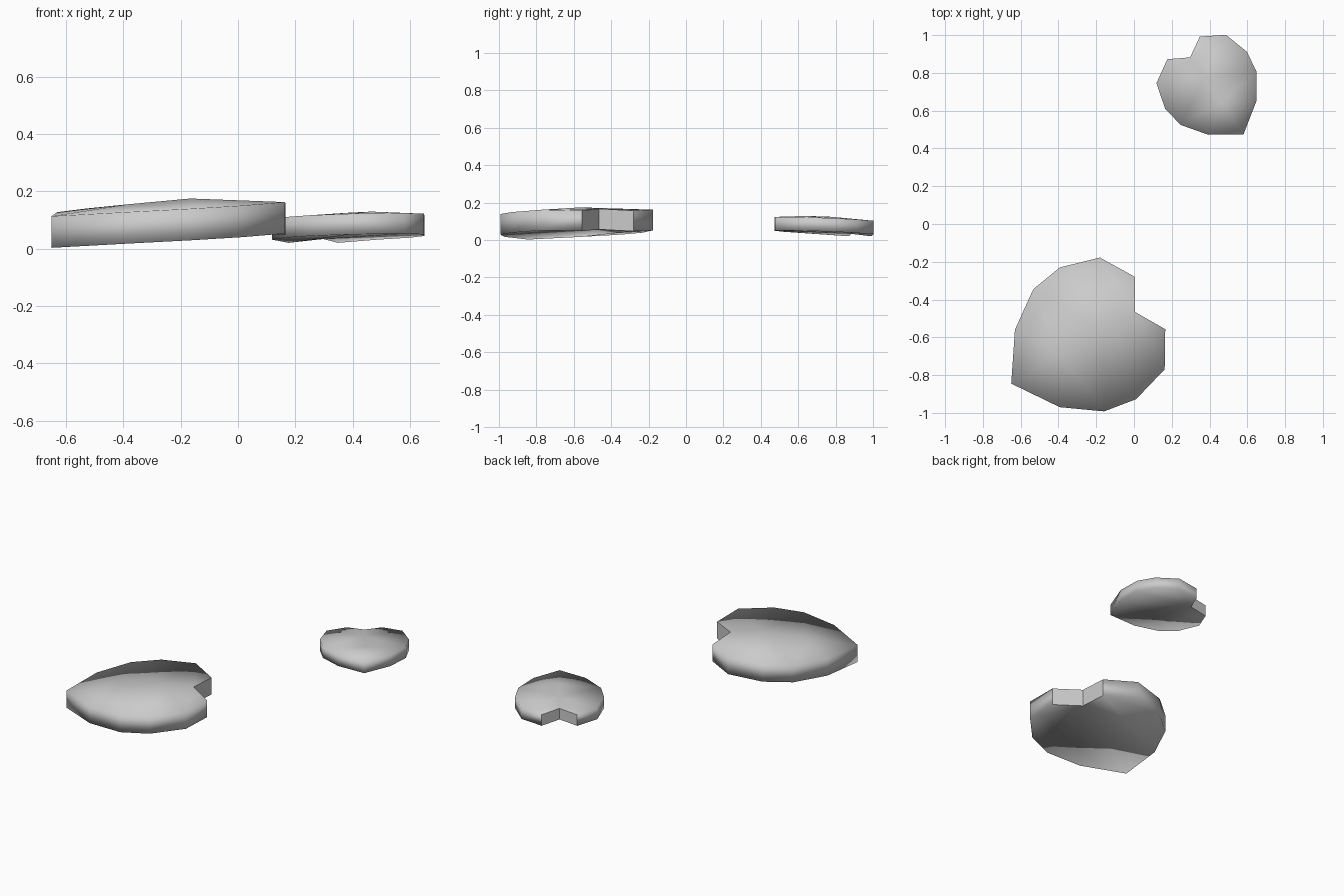
import bpy
import bmesh
import math
from mathutils import Matrix

cube = bpy.data.objects.get("Cube")
if cube:
    bpy.data.objects.remove(cube, do_unlink=True)

grey = bpy.data.materials.new("plain_grey")
grey.use_nodes = True
colour = (0.6, 0.6, 0.6, 1)
grey.diffuse_color = colour
grey.node_tree.nodes["Principled BSDF"].inputs["Base Color"].default_value = colour

# Half outline from tip to notch: distance along axis, half width, underside height
RIM = [(0, 0, .003), (.16, .237, .007), (.352, .374, .007), (.531, .403, .006),
       (.741, .342, .005), (.85, .16, -.007), (.757, 0, .009)]
THICK = .11
RIDGE = [(.31, 0, .135), (.56, 0, .139)]


def make_pad(name, tip, angle, scale, slope):
    """Heart-shaped leaf with a domed top, a flat underside and a cut notch."""
    bm = bmesh.new()
    last = len(RIM) - 1
    front, back = [bm.verts.new(p) for p in RIDGE]
    low, high = {}, {}
    for side in (1, -1):
        for i, (u, v, z) in enumerate(RIM):
            if i in (0, last) and side < 0:      # shared points on the axis
                low[side, i], high[side, i] = low[1, i], high[1, i]
                continue
            low[side, i] = bm.verts.new((u, v * side, z))
            high[side, i] = bm.verts.new((u, v * side, z + THICK))
    for side in (1, -1):
        lo = [low[side, i] for i in range(last + 1)]
        hi = [high[side, i] for i in range(last + 1)]
        # rim wall
        for i in range(last):
            bm.faces.new((lo[i], lo[i + 1], hi[i + 1], hi[i]))
        # underside
        bm.faces.new(lo)
        # domed top
        for tri in ((hi[0], hi[1], front), (hi[1], hi[2], front), (hi[2], back, front),
                    (hi[2], hi[3], back), (hi[3], hi[4], back),
                    (hi[4], hi[6], back), (hi[4], hi[5], hi[6])):
            bm.faces.new(tri)
    bmesh.ops.recalc_face_normals(bm, faces=bm.faces)
    for f in bm.faces:
        f.smooth = True
    # crisp notch walls
    for side in (1, -1):
        a, b, c, d = low[side, last - 1], low[side, last], high[side, last], high[side, last - 1]
        for pair in ((a, b), (b, c), (c, d), (d, a)):
            bm.edges.get(pair).smooth = False
    # tilt along the axis, then scale, turn and place
    shear = Matrix.Identity(4)
    shear[2][0] = slope
    bm.transform(Matrix.Translation(tip) @ Matrix.Rotation(math.radians(angle), 4, "Z")
                 @ Matrix.Scale(scale, 4) @ shear)
    mesh = bpy.data.meshes.new(name)
    bm.to_mesh(mesh)
    bm.free()
    mesh.materials.append(grey)
    obj = bpy.data.objects.new(name, mesh)
    bpy.context.collection.objects.link(obj)
    return obj


make_pad("large_lily_pad", (-.65, -.845, 0), 30.1, 1, .064)
make_pad("small_lily_pad", (.58, .475, .05), 124.8, .655, -.045)
